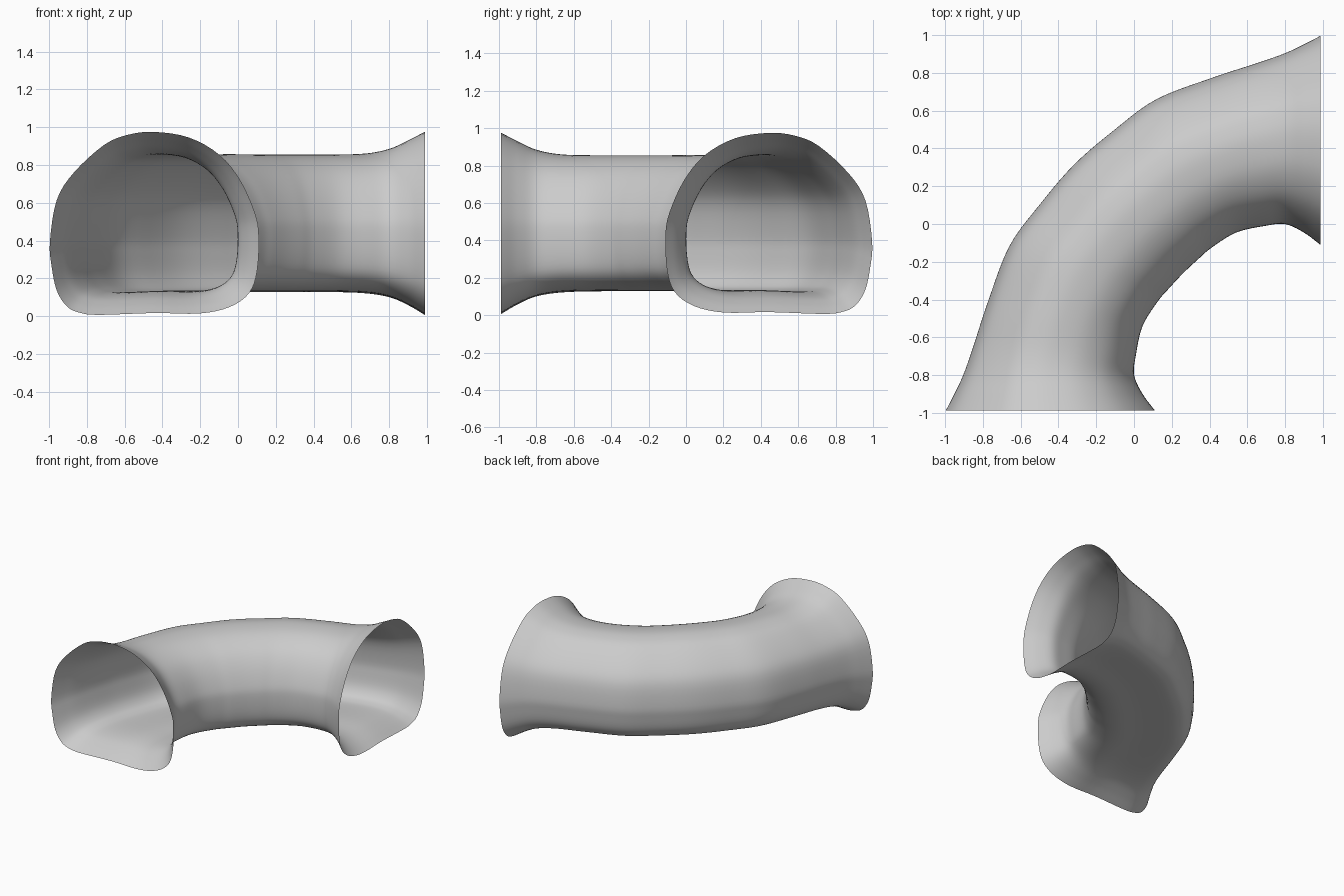
import bpy, bmesh
from mathutils import Vector

if "Cube" in bpy.data.objects:
    bpy.data.objects.remove(bpy.data.objects["Cube"])

# Rounded-D cross-section: u runs from outer (-1) to inner (+1) wall, v from floor (-1) to roof (+1)
SECTION = [(-1, -.19), (-.935, .26), (-.77, .56), (-.48, .86), (-.25, .97), (0, 1), (.33, .94),
           (.62, .755), (.82, .48), (.96, .13), (1, -.12), (.985, -.50), (.91, -.745), (.72, -.90),
           (.43, -.97), (0, -.965), (-.53, -.985), (-.72, -.96), (-.84, -.89), (-.935, -.72), (-.985, -.45)]

# Stations of half the bend: outer x, outer y, inner x, inner y, floor z, roof z
HALF = [(-.995, -.988, .11, -.988, .0, .975),
        (-.95, -.90, .045, -.90, .052, .93),
        (-.903, -.80, .0, -.80, .095, .885),
        (-.85, -.65, .01, -.69, .117, .86),
        (-.775, -.42, .045, -.54, .123, .855),
        (-.66, -.12, .125, -.41, .123, .855),
        (-.50, .10, .19, -.335, .123, .855),
        (-.315, .315, .26, -.26, .123, .857)]


def mirror(s):
    return (-s[1], -s[0], -s[3], -s[2], s[4], s[5])


def spline(pts, steps, closed):
    """Catmull-Rom interpolation of tuples of any length."""
    pts = [Vector(p) for p in pts]
    n = len(pts)
    out = []
    for i in range(n if closed else n - 1):
        if closed:
            a, b, c, d = (pts[(i + k) % n] for k in (-1, 0, 1, 2))
        else:
            b, c = pts[i], pts[i + 1]
            a = pts[i - 1] if i else b * 2 - c
            d = pts[i + 2] if i + 2 < n else c * 2 - b
        for k in range(steps):
            t = k / steps
            out.append(.5 * (2 * b + (c - a) * t + (2 * a - 5 * b + 4 * c - d) * t * t
                             + (3 * b - a - 3 * c + d) * t ** 3))
    if not closed:
        out.append(pts[-1])
    return out


# Loft the section through both mirrored halves of the bend
stations = spline(HALF + [mirror(s) for s in reversed(HALF[:-1])], 5, False)
section = spline(SECTION, 4, True)
bm = bmesh.new()
rings = []
for ox, oy, ix, iy, z0, z1 in stations:
    ring = []
    for u, v in section:
        f, h = (u + 1) / 2, (v + 1) / 2
        ring.append(bm.verts.new((ox + (ix - ox) * f, oy + (iy - oy) * f, z0 + (z1 - z0) * h)))
    rings.append(ring)
n = len(section)
for r, s in zip(rings, rings[1:]):
    for j in range(n):
        k = (j + 1) % n
        bm.faces.new((r[j], s[j], s[k], r[k])).smooth = True

# Outward normals for the open shell
bm.normal_update()
roof = max(bm.faces, key=lambda f: f.normal.z ** 2 * f.calc_center_median().z)
if roof.normal.z < 0:
    bmesh.ops.reverse_faces(bm, faces=bm.faces[:])
mesh = bpy.data.meshes.new("curved_tunnel")
bm.to_mesh(mesh)
bm.free()
bpy.context.collection.objects.link(bpy.data.objects.new("curved_tunnel", mesh))
